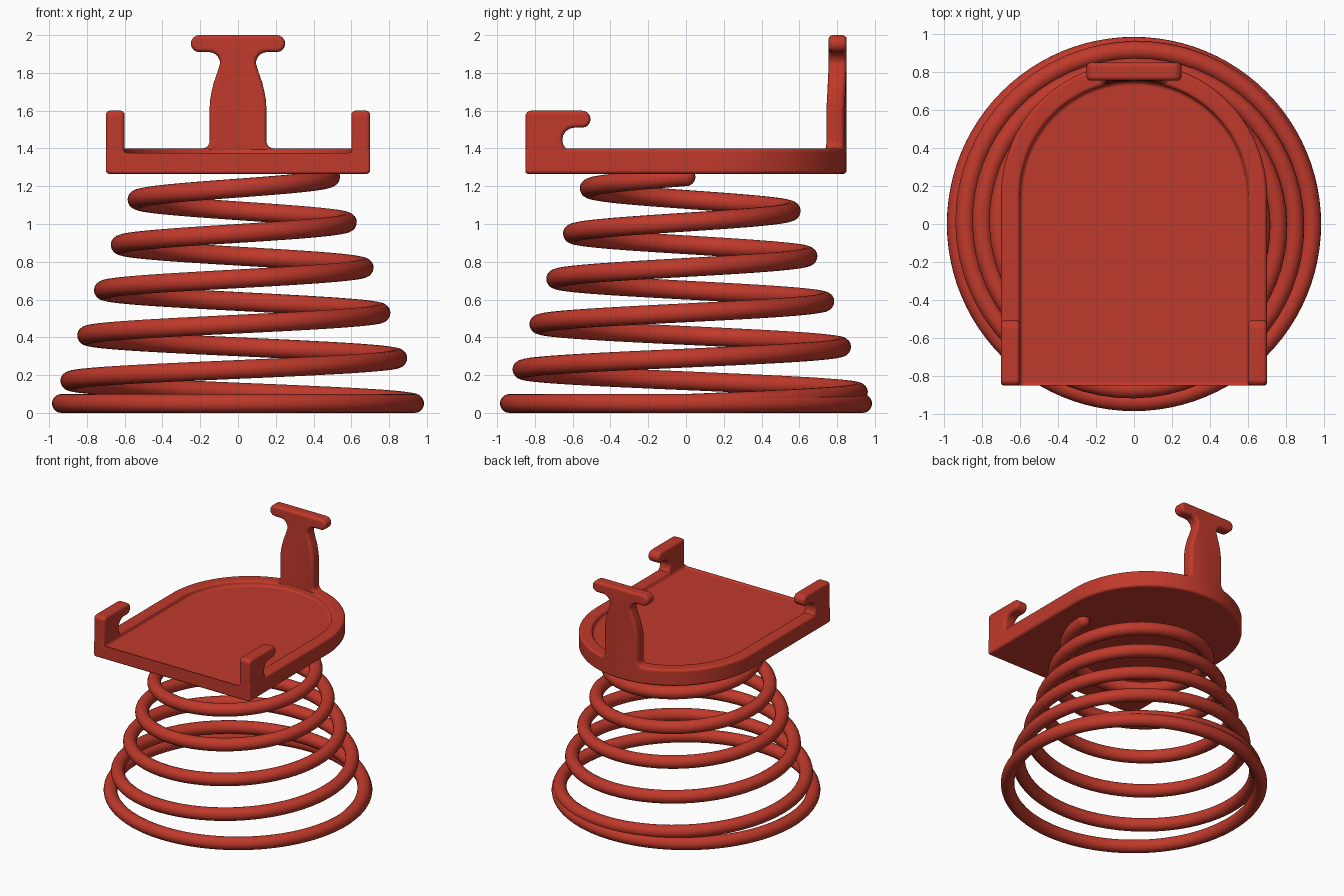
import bpy, bmesh, math
from math import sin, cos, pi, radians
from mathutils import Vector

if "Cube" in bpy.data.objects:
    bpy.data.objects.remove(bpy.data.objects["Cube"], do_unlink=True)

red = bpy.data.materials.new("brick red")
red.use_nodes = True
red.diffuse_color = (0.527, 0.041, 0.024, 1)
red.node_tree.nodes["Principled BSDF"].inputs["Base Color"].default_value = red.diffuse_color


def finish(obj, flat_caps=False):
    obj.data.materials.clear()
    obj.data.materials.append(red)
    bpy.ops.object.select_all(action='DESELECT')
    obj.select_set(True)
    bpy.context.view_layer.objects.active = obj
    bpy.ops.object.shade_smooth_by_angle(angle=radians(35))
    if flat_caps:
        obj.modifiers.new("even shading", 'WEIGHTED_NORMAL').keep_sharp = True


def mesh_object(name, bm):
    bmesh.ops.recalc_face_normals(bm, faces=bm.faces[:])
    mesh = bpy.data.meshes.new(name)
    bm.to_mesh(mesh)
    bm.free()
    obj = bpy.data.objects.new(name, mesh)
    bpy.context.collection.objects.link(obj)
    finish(obj, True)


def arc(cx, cy, r, start, end, n=8):
    steps = [radians(start + (end - start) * i / n) for i in range(n + 1)]
    return [(cx + r * cos(a), cy + r * sin(a)) for a in steps]


def loft(bm, rings, closed=True):
    """Skin a stack of equal point rings and cap both ends."""
    loops = [[bm.verts.new(p) for p in ring] for ring in rings]
    count = len(loops[0])
    for a, b in zip(loops, loops[1:]):
        for i in range(count if closed else count - 1):
            j = (i + 1) % count
            bm.faces.new((a[i], a[j], b[j], b[i]))
    bm.faces.new(loops[0])
    bm.faces.new(loops[-1])
    return loops


def inset(points, d):
    """Move a counter-clockwise outline inward by d."""
    pts = [Vector(p) for p in points]
    result = []
    for i, p in enumerate(pts):
        e1 = (p - pts[i - 1]).normalized()
        e2 = (pts[(i + 1) % len(pts)] - p).normalized()
        n1, n2 = Vector((-e1.y, e1.x)), Vector((-e2.y, e2.x))
        result.append(p + (n1 + n2) * d / (1 + n1.dot(n2)))
    return result


def rounded_plate(bm, outline, near, far, place, b=0.022, n=4):
    """Extrude an outline between two depths with rounded edges."""
    angles = [pi / 2 * i / n for i in range(n + 1)]
    layers = [(b * (1 - sin(a)), near + b * (1 - cos(a))) for a in angles]
    layers += [(d, near + far - depth) for d, depth in reversed(layers)]
    loft(bm, [[place(p, depth) for p in inset(outline, d)] for d, depth in layers])


# Coil spring with a flat base ring and a rounded upper end
WIRE, BASE_R, TOP_R, TURNS, STEPS = 0.05, 0.935, 0.49, 5, 64
bpy.ops.mesh.primitive_torus_add(major_radius=BASE_R, minor_radius=WIRE, location=(0, 0, WIRE),
                                 major_segments=96, minor_segments=20)
base_ring = bpy.context.object
base_ring.name = "spring_base_ring"
finish(base_ring)

curve = bpy.data.curves.new("spring_coil", 'CURVE')
curve.dimensions = '3D'
curve.bevel_depth = WIRE
curve.bevel_resolution = 8
curve.use_fill_caps = True
spline = curve.splines.new('POLY')
total = TURNS * STEPS
spline.points.add(total)
for i, point in enumerate(spline.points):
    turn = i / STEPS
    r = BASE_R + (TOP_R - BASE_R) * turn / TURNS
    point.co = (r * cos(2 * pi * turn), r * sin(2 * pi * turn), WIRE + 0.24 * turn, 1)
coil = bpy.data.objects.new("spring_coil", curve)
bpy.context.collection.objects.link(coil)
bpy.ops.object.select_all(action='DESELECT')
coil.select_set(True)
bpy.context.view_layer.objects.active = coil
bpy.ops.object.convert(target='MESH')
finish(bpy.context.object)

bpy.ops.mesh.primitive_uv_sphere_add(radius=WIRE, location=(TOP_R, 0, 1.25), segments=20, ring_count=12)
tip = bpy.context.object
tip.name = "spring_end"
finish(tip)

# Tray: round back, open front, raised rim filleted into the floor
FRONT, CENTRE, BOTTOM, FLOOR, RIM = -0.85, 0.15, 1.265, 1.36, 1.40
section = arc(0.68, BOTTOM + 0.02, 0.02, -90, 0, 4) + arc(0.68, RIM - 0.02, 0.02, 0, 90, 4)
section += arc(0.62, RIM - 0.02, 0.02, 90, 180, 4) + arc(0.58, FLOOR + 0.02, 0.02, 0, -90, 4)[1:]
bm = bmesh.new()
rings = [[(x, y, z) for x, y in [(r, FRONT)] + arc(0, CENTRE, r, 0, 180, 64) + [(-r, FRONT)]]
         for r, z in section]
loops = loft(bm, rings, closed=False)
front = bm.faces.new([l[0] for l in loops] + [l[-1] for l in reversed(loops)])
bmesh.ops.bevel(bm, geom=front.edges[:], offset=0.015, segments=3, affect='EDGES',
                profile=0.5, clamp_overlap=False)
mesh_object("tray", bm)

# Front corner hooks, pointing backward
hook = arc(-0.55, 1.555, 0.045, -90, 90) + arc(-0.82, 1.57, 0.03, 90, 180)
hook += [(FRONT, 1.3), (-0.59, 1.3)] + arc(-0.59, 1.445, 0.065, 270, 90)
for name, x in (("left_hook", 0.6), ("right_hook", -0.7)):
    bm = bmesh.new()
    rounded_plate(bm, hook, x, x + 0.1, lambda p, d: (d, p[0], p[1]))
    mesh_object(name, bm)

# Back post with flared foot, narrowed neck and crossbar head
half = [(0.19, 1.33)] + arc(0.19, 1.44, 0.04, 270, 180, 6)
half += [(0.15, 1.62), (0.147, 1.66), (0.14, 1.7), (0.128, 1.75), (0.11, 1.8)]
half += arc(0.155, 1.85, 0.06, 180, 90) + arc(0.205, 1.955, 0.045, -90, 90)
post = half + [(-x, z) for x, z in reversed(half)]
bm = bmesh.new()
rounded_plate(bm, post, 0.755, 0.85, lambda p, d: (p[0], d, p[1]))
cuts = [((x, 0, 0), (1, 0, 0)) for x in (-0.08, 0, 0.08)]
cuts += [((0, 0, z), (0, 0, 1)) for z in (1.5, 1.6, 1.7, 1.8, 1.9)]
for co, normal in cuts:
    bmesh.ops.bisect_plane(bm, geom=bm.verts[:] + bm.edges[:] + bm.faces[:], plane_co=co, plane_no=normal)
for v in bm.verts:  # follow the round back of the tray, straightening toward the head
    fade = min(1, max(0, (1.9 - v.co.z) / 0.3))
    v.co.y -= fade * v.co.x ** 2 / 1.4
mesh_object("back_post", bm)
